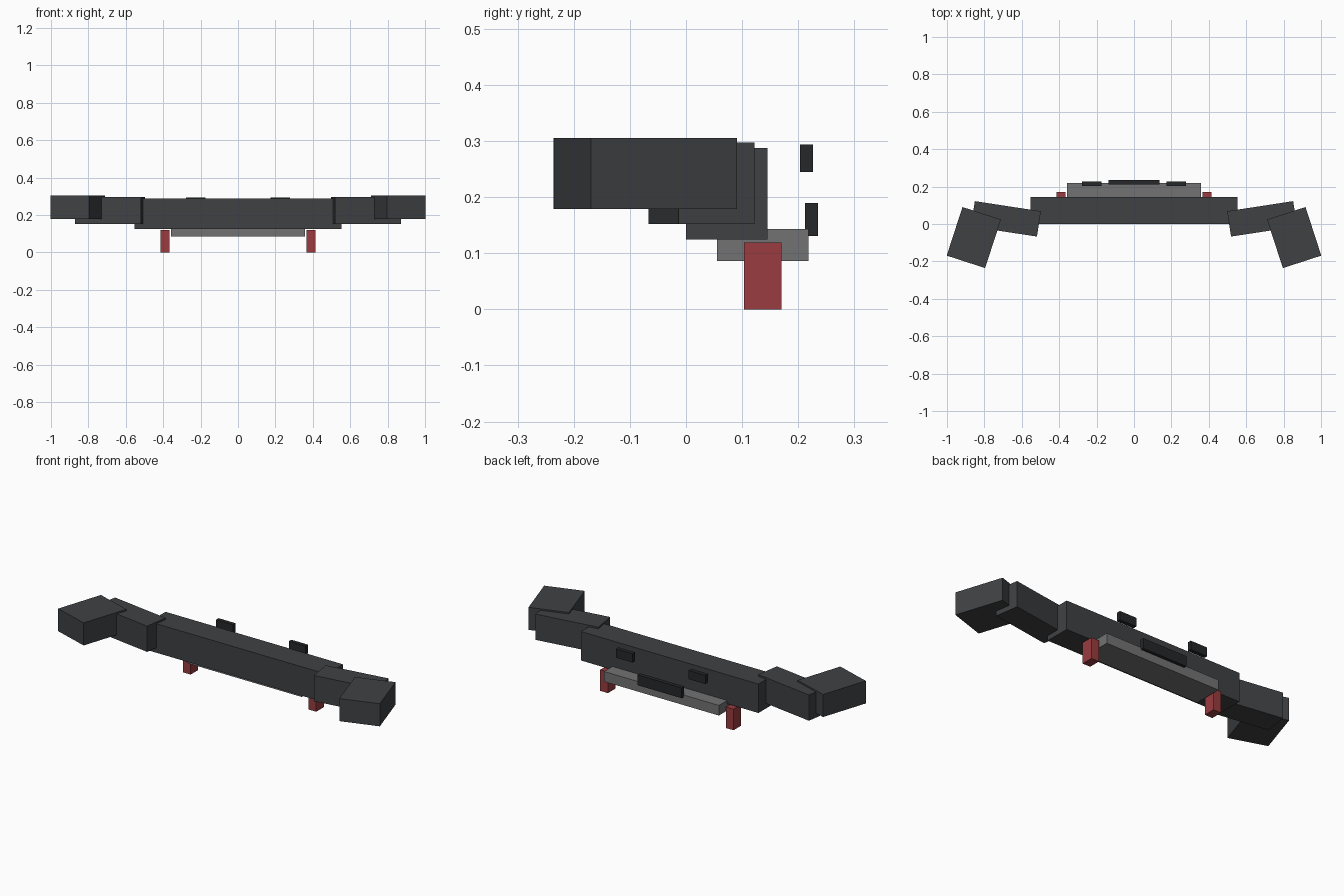
import bpy, math

if "Cube" in bpy.data.objects:
    bpy.data.objects.remove(bpy.data.objects["Cube"])


def material(name, rgb):
    m = bpy.data.materials.new(name)
    m.diffuse_color = (*rgb, 1)
    m.use_nodes = True
    m.node_tree.nodes["Principled BSDF"].inputs["Base Color"].default_value = m.diffuse_color
    return m


charcoal = material("charcoal", (0.05, 0.053, 0.057))
black = material("black", (0.018, 0.02, 0.022))
grey = material("grey", (0.17, 0.17, 0.17))
red = material("red", (0.32, 0.045, 0.05))


def box(name, center, size, mat, turn=0):
    """Box with the given centre, full size and turn about z in degrees."""
    bpy.ops.mesh.primitive_cube_add(size=1, location=center,
                                    rotation=(0, 0, math.radians(turn)))
    ob = bpy.context.object
    ob.name = name
    ob.scale = size
    bpy.ops.object.transform_apply(location=False, rotation=False, scale=True)
    ob.data.materials.append(mat)
    return ob


def pair(name, center, size, mat, turn=0):
    """The same box on the right and mirrored on the left."""
    x, y, z = center
    box("right_" + name, (x, y, z), size, mat, turn)
    box("left_" + name, (-x, y, z), size, mat, -turn)


# Main bar and the angled segments wrapping forward at each end
box("center_bar", (0, 0.0725, 0.206), (1.105, 0.145, 0.163), charcoal)
pair("inner_segment", (0.685, 0.0275, 0.2245), (0.357, 0.137, 0.145), charcoal, 8.7)
pair("end_segment", (0.8565, -0.0725, 0.242), (0.216, 0.273, 0.127), charcoal, 18)

# Lower rear beam and its posts
box("rear_beam", (0, 0.137, 0.1145), (0.715, 0.163, 0.057), grey)
pair("post", (0.391, 0.1365, 0.0595), (0.048, 0.067, 0.119), red)

# Small rear plates
box("center_plate", (0, 0.2235, 0.16), (0.275, 0.023, 0.058), black)
pair("upper_plate", (0.2265, 0.2145, 0.2695), (0.105, 0.023, 0.049), black)
